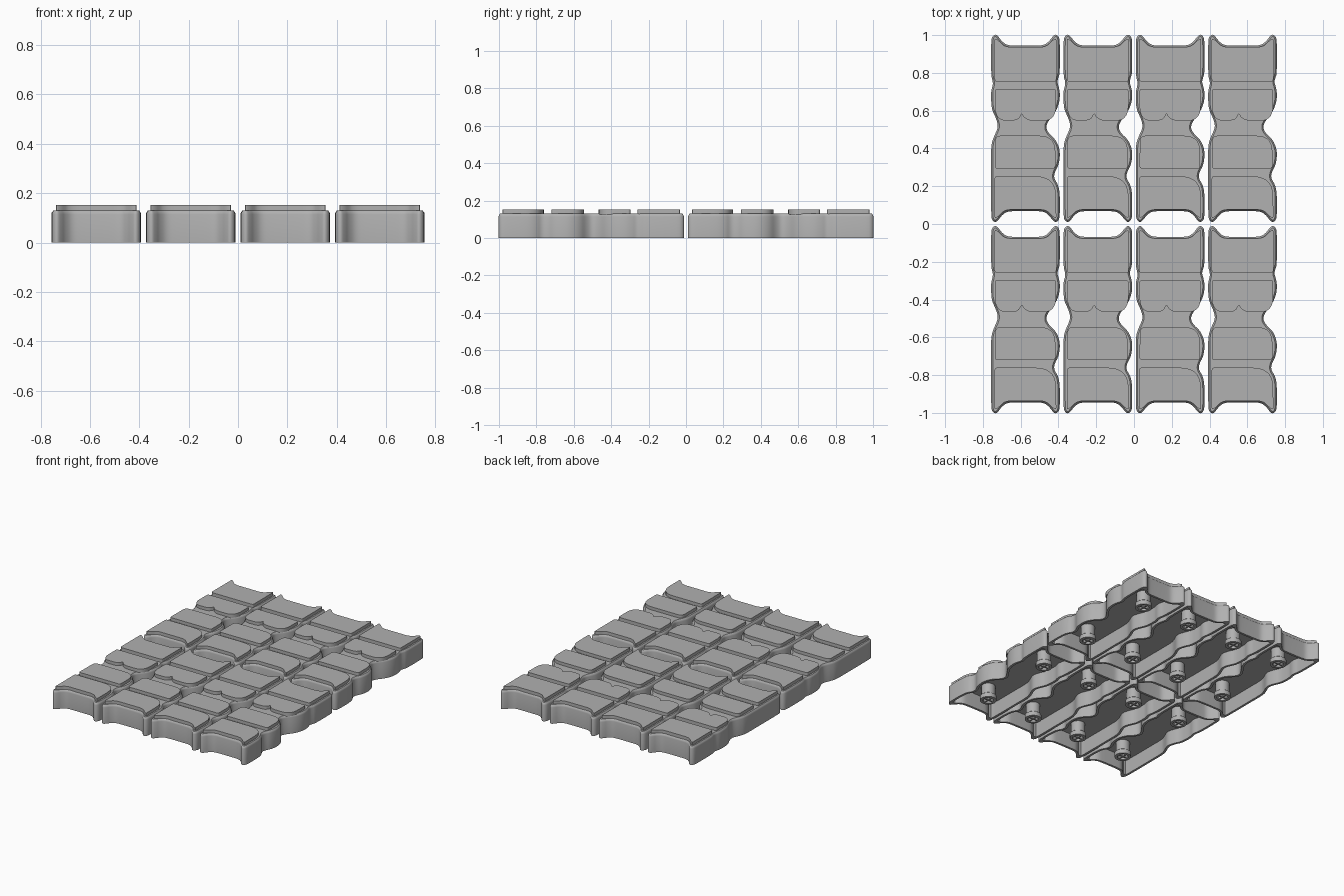
import bpy, bmesh, math
from mathutils import Vector

if "Cube" in bpy.data.objects:
    bpy.data.objects.remove(bpy.data.objects["Cube"])

grey = bpy.data.materials.new("mid grey")
grey.diffuse_color = (0.44, 0.44, 0.44, 1)
grey.use_nodes = True
grey.node_tree.nodes["Principled BSDF"].inputs["Base Color"].default_value = grey.diffuse_color

PITCH_X, CENTRE_Y = 0.383, 0.5065   # tile spacing
TOP, PAD_TOP = 0.13, 0.152          # shell top, pad top


def chaikin(pts, times=2):
    """Round a closed polygon by corner cutting."""
    for _ in range(times):
        out = []
        for a, b in zip(pts, pts[1:] + pts[:1]):
            out += [a.lerp(b, 0.25), a.lerp(b, 0.75)]
        pts = out
    return pts


def fillet(corners, steps=7):
    """Closed polygon of (x, y, cut) with each corner rounded over its cut length."""
    out, n = [], len(corners)
    for i, (x, y, cut) in enumerate(corners):
        p = Vector((x, y))
        a = Vector(corners[i - 1][:2]) - p
        b = Vector(corners[(i + 1) % n][:2]) - p
        s = p + a.normalized() * min(cut, a.length * 0.48)
        e = p + b.normalized() * min(cut, b.length * 0.48)
        for k in range(steps + 1):
            t = k / steps
            out.append(s * (1 - t) ** 2 + p * 2 * t * (1 - t) + e * t * t)
    return out


def inset(pts, d, limit=9.0):
    """Move a clockwise closed outline inward by d, trimming its ends."""
    out = []
    for i, p in enumerate(pts):
        t = (pts[(i + 1) % len(pts)] - pts[i - 1]).normalized()
        q = p + Vector((t.y, -t.x)) * d
        out.append(Vector((q.x, max(-limit, min(limit, q.y)))))
    return out


def finish(bm, name):
    bmesh.ops.recalc_face_normals(bm, faces=bm.faces)
    me = bpy.data.meshes.new(name)
    bm.to_mesh(me)
    bm.free()
    me.materials.append(grey)
    for p in me.polygons:
        p.use_smooth = True
    me.set_sharp_from_angle(angle=math.radians(32))
    return me


def loft(name, loops):
    """Bridge stacked outlines (points, z) and cap both ends."""
    bm = bmesh.new()
    rings = [[bm.verts.new((p.x, p.y, z)) for p in pts] for pts, z in loops]
    n = len(rings[0])
    for a, b in zip(rings, rings[1:]):
        for i in range(n):
            j = (i + 1) % n
            bm.faces.new((a[i], a[j], b[j], b[i]))
    bm.faces.new(rings[0])
    bm.faces.new(rings[-1])
    return finish(bm, name)


# Tile outline: horned ends mirrored four ways, wavy sides
end = [(.18, .461), (.174, .487), (.156, .499), (.138, .481), (.124, .461), (.098, .441), (.061, .438)]
right = [(.18, .291), (.171, .265), (.166, .244), (.175, .217), (.181, .18), (.176, .132),
         (.156, .085), (.121, .042), (.106, .006), (.121, -.026), (.156, -.058), (.176, -.1),
         (.181, -.143), (.173, -.196), (.152, -.233), (.149, -.265), (.17, -.297), (.18, -.344)]
left = [(-.18, -.21), (-.18, -.09), (-.167, -.048), (-.147, -.005), (-.144, .021), (-.156, .058),
        (-.176, .1), (-.18, .15), (-.18, .196), (-.171, .228), (-.171, .249), (-.18, .28)]
loop = [(-x, y) for x, y in end] + end[::-1] + right
loop += [(x, -y) for x, y in end] + [(-x, -y) for x, y in end[::-1]] + left
outline = chaikin([Vector((x * 1.012, y)) for x, y in loop])

# Hollow shell with a rounded top edge
cavity = inset(outline, 0.016, 0.458)
shell = loft("tile_shell", [
    (cavity, 0.105), (cavity, 0), (outline, 0), (outline, 0.114),
    (inset(outline, 0.0025), 0.123), (inset(outline, 0.009), TOP)])

# Raised tread pads
horns = [(.163, .477, .01), (.142, .465, .012), (.108, .43, .04)]
back_end = [(-x, y, c) for x, y, c in horns] + horns[::-1]
front_end = [(x, -y, c) for x, y, c in horns] + [(-x, -y, c) for x, y, c in horns[::-1]]
pad_shapes = {
    "back_pad": back_end + [(.163, .247, .014), (-.163, .247, .014)],
    "notched_pad": [(-.162, .209, .014), (.162, .209, .014), (.162, .04, .09), (.02, .04, .03),
                    (-.01, .06, .008), (-.019, .078, .006), (-.04, .043, .02), (-.162, .04, .09)],
    "middle_pad": [(-.16, -.039, .03), (.158, -.039, .085), (.158, -.213, .014), (-.162, -.213, .014)],
    "front_pad": [(-.163, -.254, .014), (.162, -.254, .11)] + front_end,
}
parts = [(shell, (0, 0, 0))]
for name, corners in pad_shapes.items():
    pts = fillet(corners)
    parts.append((loft(name, [(pts, TOP - 0.004), (pts, PAD_TOP)]), (0, 0, 0)))

# Underside peg: turned stem with a wider foot and a recessed cross
bm = bmesh.new()
profile = [(.036, .025), (.036, 0), (.054, 0), (.054, .03), (.046, .036), (.046, .107)]
SEG = 24
rings = [[bm.verts.new((r * math.cos(k * math.tau / SEG), r * math.sin(k * math.tau / SEG), z))
          for k in range(SEG)] for r, z in profile]
for a, b in zip(rings, rings[1:]):
    for k in range(SEG):
        j = (k + 1) % SEG
        bm.faces.new((a[k], a[j], b[j], b[k]))
bm.faces.new(rings[0])
bm.faces.new(rings[-1])
for sx, sy in ((.072, .01), (.01, .072)):
    box = bmesh.ops.create_cube(bm, size=1)["verts"]
    for v in box:
        v.co = Vector((v.co.x * sx, v.co.y * sy, v.co.z * .024 + .014))
peg = finish(bm, "peg")
parts += [(peg, (0, .275, 0)), (peg, (0, -.292, 0))]

# Four columns by two rows of tiles
for row in (-1, 1):
    for col in range(4):
        base = Vector(((col - 1.5) * PITCH_X, row * CENTRE_Y, 0))
        for mesh, offset in parts:
            ob = bpy.data.objects.new(mesh.name, mesh)
            ob.location = base + Vector(offset)
            bpy.context.collection.objects.link(ob)
